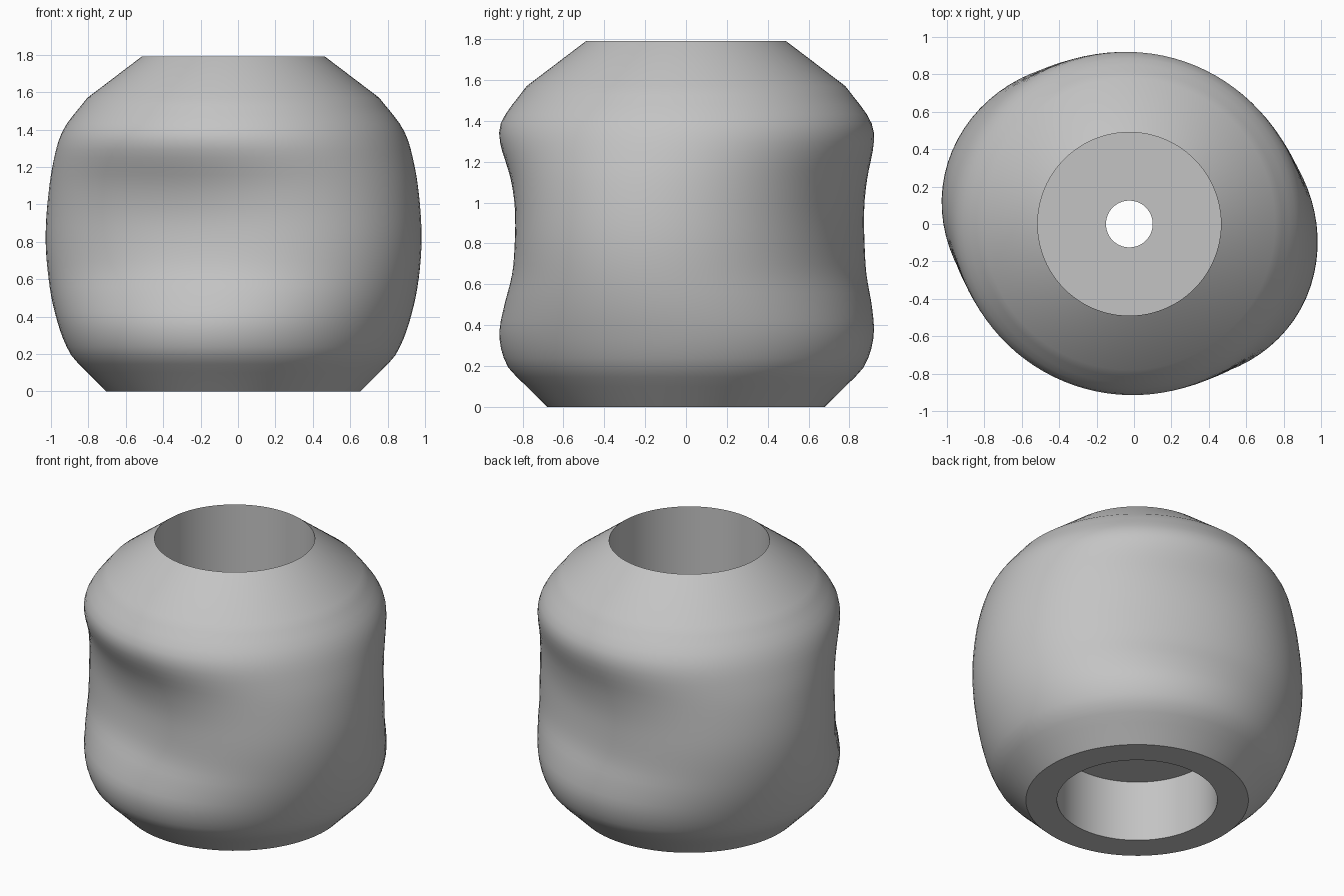
import bpy, bmesh, math
from math import radians, cos, sin

cube = bpy.data.objects.get("Cube")
if cube:
    bpy.data.objects.remove(cube, do_unlink=True)

SEGMENTS = 96
AXIS_X = -0.025
BORE, PIN, TOP = 0.49, 0.125, 1.79

# Outer wall as (height, radius): full bulge, and pinched waist
BULGE = [(0, .68), (.1, .78), (.2, .87), (.4, .955), (.6, 1.005), (.8, 1.025),
         (1.0, 1.015), (1.2, .98), (1.4, .91), (1.57, .78)]
WAIST = [(0, .68), (.1, .78), (.2, .875), (.35, .91), (.5, .87), (.65, .81),
         (.8, .785), (.95, .785), (1.1, .82), (1.3, .905), (1.4, .9), (1.57, .78)]


def smooth_radius(points, z):
    """Cubic interpolation of a profile at height z."""
    def slope(i):
        a, b = points[max(i - 1, 0)], points[min(i + 1, len(points) - 1)]
        return (b[1] - a[1]) / (b[0] - a[0])
    for i in range(len(points) - 1):
        (z0, r0), (z1, r1) = points[i], points[i + 1]
        if z <= z1 + 1e-6:
            h = z1 - z0
            t = (z - z0) / h
            s = t * t * (3 - 2 * t)
            tangent = slope(i) * t * (1 - t) ** 2 - slope(i + 1) * t * t * (1 - t)
            return r0 + (r1 - r0) * s + h * tangent
    return points[-1][1]


def pinch(angle):
    """How far the wall is drawn in: two opposite grips, the front one deeper."""
    turn = angle - radians(69)
    depth = 1.0 if cos(turn) < 0 else 0.78
    return depth * (0.5 + 0.5 * cos(2 * turn))


bm = bmesh.new()
angles = [math.tau * i / SEGMENTS for i in range(SEGMENTS)]


def ring(z, radius):
    verts = []
    for a in angles:
        r = radius(a) if callable(radius) else radius
        verts.append(bm.verts.new((AXIS_X + r * cos(a), r * sin(a), z)))
    return verts


def wall(z):
    full, thin = smooth_radius(BULGE, z), smooth_radius(WAIST, z)
    return lambda a: full + (thin - full) * pinch(a)


# Outer skin from the foot to the shoulder, then the straight cone to the rim
steps = 32
heights = [0] + [0.1 + (1.57 - 0.1) * i / steps for i in range(steps + 1)]
rings = [ring(z, wall(z)) for z in heights]
# Top bore, pin hole and bottom bore
for z, r in [(TOP, BORE), (0.9, BORE), (0.9, PIN), (0.41, PIN), (0.41, BORE), (0, BORE)]:
    rings.append(ring(z, r))

for low, high in zip(rings, rings[1:] + rings[:1]):
    for i in range(SEGMENTS):
        j = (i + 1) % SEGMENTS
        bm.faces.new((low[i], low[j], high[j], high[i]))
bmesh.ops.recalc_face_normals(bm, faces=bm.faces)

mesh = bpy.data.meshes.new("grip_body")
bm.to_mesh(mesh)
bm.free()
body = bpy.data.objects.new("grip_body", mesh)
bpy.context.collection.objects.link(body)

# Plain grey material
grey = bpy.data.materials.new("plain_grey")
grey.use_nodes = True
colour = (0.55, 0.55, 0.55, 1)
grey.diffuse_color = colour
grey.node_tree.nodes["Principled BSDF"].inputs["Base Color"].default_value = colour
mesh.materials.append(grey)

bpy.ops.object.select_all(action="DESELECT")
body.select_set(True)
bpy.context.view_layer.objects.active = body
bpy.ops.object.shade_smooth_by_angle(angle=radians(30))
